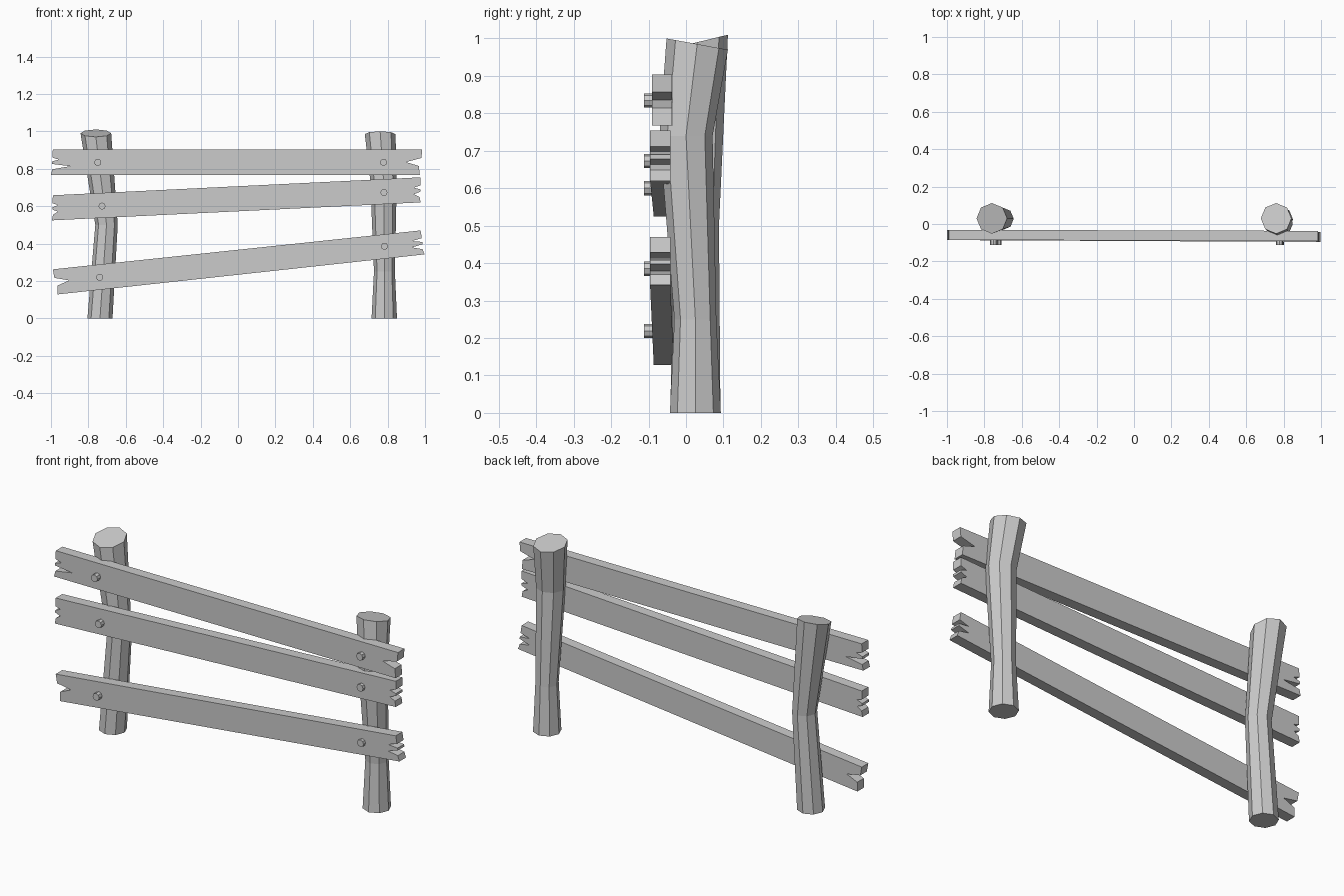
import bpy, bmesh, math
from mathutils import Vector

cube = bpy.data.objects.get("Cube")
if cube:
    bpy.data.objects.remove(cube, do_unlink=True)

wood = bpy.data.materials.new("weathered grey")
wood.use_nodes = True
grey = (0.6, 0.6, 0.6, 1)
wood.diffuse_color = grey
wood.node_tree.nodes["Principled BSDF"].inputs["Base Color"].default_value = grey


def finish(bm, name):
    """Turn a bmesh into a flat shaded object."""
    bmesh.ops.recalc_face_normals(bm, faces=bm.faces)
    mesh = bpy.data.meshes.new(name)
    bm.to_mesh(mesh)
    bm.free()
    mesh.materials.append(wood)
    obj = bpy.data.objects.new(name, mesh)
    bpy.context.scene.collection.objects.link(obj)
    return obj


def loft(name, rings):
    """Skin a list of point rings and cap both ends."""
    bm = bmesh.new()
    loops = [[bm.verts.new(p) for p in ring] for ring in rings]
    n = len(loops[0])
    for low, high in zip(loops, loops[1:]):
        for i in range(n):
            j = (i + 1) % n
            bm.faces.new((low[i], low[j], high[j], high[i]))
    bm.faces.new(loops[0][::-1])
    bm.faces.new(loops[-1])
    return finish(bm, name)


def octagon(radius):
    angles = [math.tau * i / 8 for i in range(8)]
    return [(radius * math.cos(a), radius * math.sin(a)) for a in angles]


def post(name, sections, tilt):
    """Crooked eight sided log; each section is x, y, z, radius. The top cut slopes."""
    rings = []
    for x, y, z, r in sections:
        slope = tilt if z == sections[-1][2] else 0
        rings.append([(x + u, y + v, z + slope * v / r) for u, v in octagon(r)])
    loft(name, rings)


# Board ends: (depth of cut, fraction of the way down the board)
def single_split(depth):
    return [(0, .34), (depth, .5), (.01, .65)]


def double_split(first, second):
    return [(0, .32), (first, .4), (0, .48), (0, .57), (second, .66), (.005, .78)]


def board(name, left, right, left_cuts, right_cuts, y, yaw):
    """Split board; left and right are (top corner, bottom corner) in x, z."""
    (lt, lb), (rt, rb) = [[Vector(p) for p in end] for end in (left, right)]
    along = (rt - lt).normalized()
    outline = [lt, rt]
    outline += [rt.lerp(rb, f) - along * d for d, f in right_cuts]
    outline += [rb, lb]
    outline += [lt.lerp(lb, f) + along * d for d, f in reversed(left_cuts)]
    half = .027
    loft(name, [[(p.x, y + yaw * p.x + s, p.y) for p in outline] for s in (-half, half)])


def bolt(name, x, z):
    ring = octagon(.019)
    loft(name, [[(x + u, y, z + v) for u, v in ring] for y in (-.112, -.07)])


# Posts
post("right_post", [(-.738, .025, 0, .067), (-.703, .028, .5, .06),
                    (-.76, .03, .99, .082)], .02)
post("left_post", [(.782, .025, 0, .068), (.783, .025, .25, .056),
                   (.778, 0, .74, .071), (.76, .03, .985, .082)], -.015)

# Boards
board("top_board", [(-.99, .904), (-1, .767)], [(.985, .904), (.972, .767)],
      double_split(.035, .1), single_split(.08), -.061, -.003)
board("middle_board", [(-.99, .658), (-.995, .524)], [(.976, .754), (.976, .62)],
      double_split(.03, .03), double_split(.035, .035), -.064, -.005)
board("bottom_board", [(-.99, .262), (-.965, .128)], [(.976, .47), (.997, .342)],
      single_split(.075), double_split(.055, .06), -.064, -.005)

# Bolts, one where each board crosses each post
for row, right_spot, left_spot in (
        ("top", (-.75, .834), (.778, .834)),
        ("middle", (-.727, .6), (.78, .673)),
        ("bottom", (-.74, .219), (.783, .385))):
    bolt(row + "_right_bolt", *right_spot)
    bolt(row + "_left_bolt", *left_spot)
